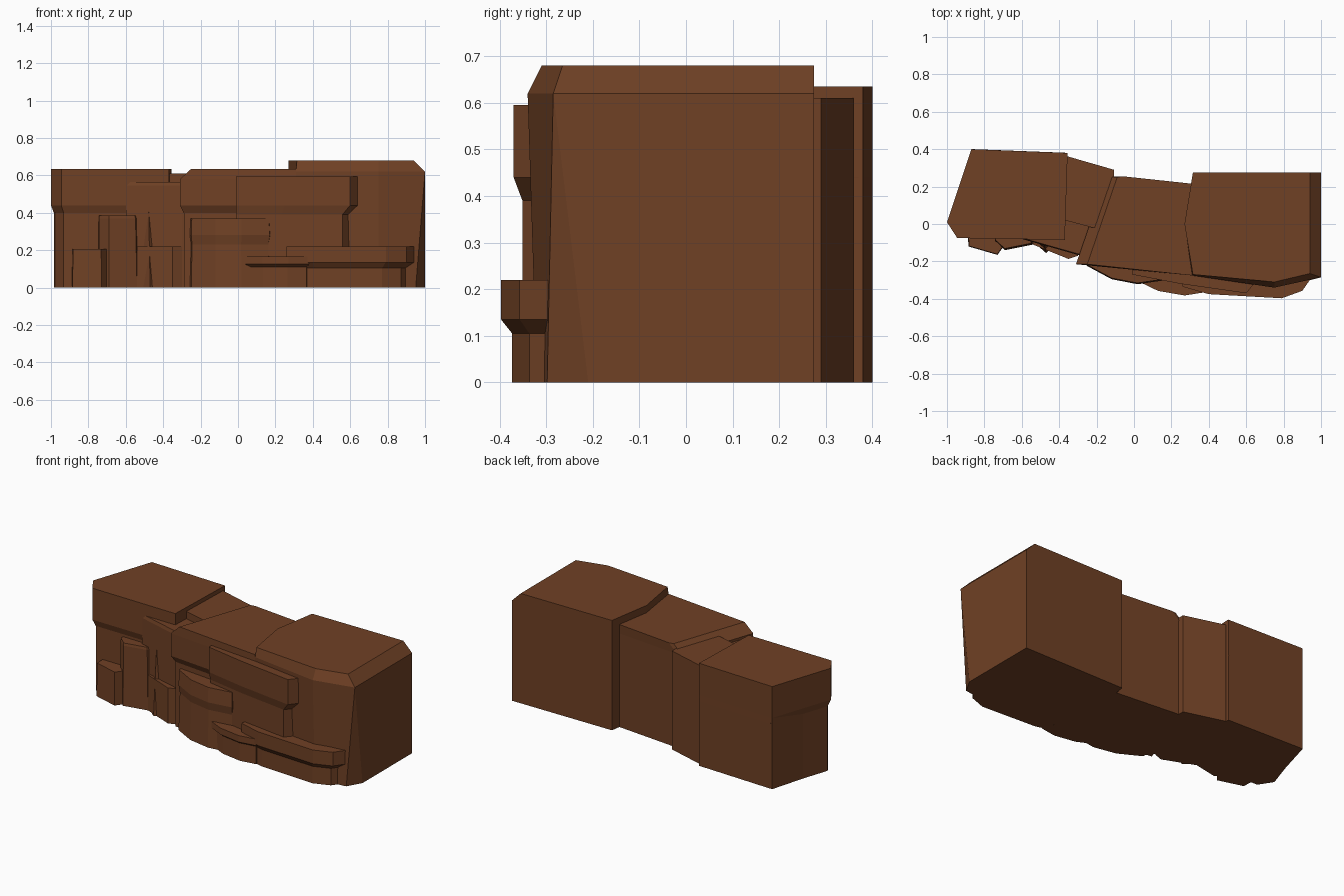
import bpy, bmesh
from mathutils import Vector

mat = bpy.data.materials.new("brown_rock")
mat.diffuse_color = (0.16, 0.052, 0.018, 1)


def loft(name, rings):
    """Flat-faced rock from stacked rings of equal point count (bottom first)."""
    bm = bmesh.new()
    vs = [[bm.verts.new(p) for p in r] for r in rings]
    n = len(vs[0])
    for a, b in zip(vs, vs[1:]):
        for i in range(n):
            j = (i + 1) % n
            bm.faces.new((a[i], a[j], b[j], b[i]))
    bm.faces.new(vs[0][::-1])
    bm.faces.new(vs[-1])
    bmesh.ops.remove_doubles(bm, verts=bm.verts, dist=0.0005)
    bmesh.ops.recalc_face_normals(bm, faces=bm.faces)
    me = bpy.data.meshes.new(name)
    bm.to_mesh(me)
    bm.free()
    me.materials.append(mat)
    ob = bpy.data.objects.new(name, me)
    bpy.context.collection.objects.link(ob)
    return ob


def rock(name, outline, levels, pivot=(0, 0)):
    """Prism whose outline shrinks toward a pivot by the factor given per height."""
    p = Vector(pivot)
    return loft(name, [[(*(p + (Vector(q) - p) * k), z) for q in outline]
                       for z, k in levels])


# Main blocks, left to right
rock("left_block", [(-1, .01), (-.945, -.075), (-.37, -.085), (-.355, .38), (-.87, .40)],
     [(0, .97), (.40, .97), (.44, 1), (.635, 1)], (-.5, .40))
rock("left_block_back", [(-.98, .01), (-.37, .01), (-.355, .38), (-.87, .40)],
     [(0, 1), (.5, 1)])
rock("gap_block", [(-.45, .02), (-.37, .02), (-.22, -.02), (-.1, -.02), (-.107, .29),
                   (-.35, .36), (-.45, .36)], [(0, 1), (.61, 1)])
rock("gap_front", [(-.6, -.08), (-.3, -.165), (-.2, -.16), (-.2, .0), (-.4, .04)],
     [(0, 1), (.545, 1), (.565, .97)], (-.3, .02))
mid = [(-.31, -.215), (.31, -.275), (.36, .21), (-.12, .255), (-.15, .25)]
loft("middle_block", [[(x + (.02 if y < 0 and x < 0 else 0), y + (.02 if y < 0 else 0), 0)
                       for x, y in mid],
                      [(x + (.02 if y < 0 and x < 0 else 0), y + (.02 if y < 0 else 0), .40)
                       for x, y in mid],
                      [(*q, .44) for q in mid],
                      [(*q, .58) for q in mid],
                      [(x + (.06 if x < 0 else 0), y, .635) for x, y in mid]])
loft("right_block", [
    [(.27, 0, 0), (.31, -.27, 0), (.75, -.32, 0), (.95, -.298, 0), (1, -.21, 0),
     (1, .275, 0), (.315, .275, 0)],
    [(.27, 0, .62), (.31, -.275, .62), (.75, -.34, .62), (1, -.285, .62), (1, -.285, .62),
     (1, .275, .62), (.315, .275, .62)],
    [(.27, 0, .68), (.315, -.27, .68), (.75, -.31, .68), (.94, -.265, .68), (.94, -.265, .68),
     (.94, .275, .68), (.315, .275, .68)]])

# Rock shelves on the right half of the face
rock("upper_slab", [(-.01, -.2), (-.01, -.27), (.25, -.32), (.60, -.37), (.65, -.31), (.65, -.2)],
     [(0, .93), (.39, .93), (.44, 1), (.595, 1)], (.0, -.1))
rock("middle_slab", [(-.27, -.15), (-.25, -.225), (-.12, -.295), (.02, -.322), (.17, -.3), (.2, -.15)],
     [(0, 1), (.23, .97), (.28, 1), (.37, .98)], (-.1, 0))
rock("small_lip", [(.035, -.2), (.04, -.315), (.13, -.358), (.27, -.382), (.38, -.365), (.4, -.2)],
     [(0, .93), (.11, .93), (.125, 1), (.165, 1)], (.2, -.1))
rock("lower_ledge", [(.26, -.2), (.26, -.335), (.4, -.375), (.79, -.397), (.9, -.357),
                     (.95, -.285), (.95, -.2)],
     [(0, .92), (.105, .92), (.135, 1), (.22, 1)], (.55, -.1))

# Broken stones on the left half of the face
rock("corner_stone", [(-.89, -.02), (-.885, -.12), (-.73, -.165), (-.69, -.11), (-.69, -.02)],
     [(0, 1), (.205, .97)], (-.78, -.05))
rock("tall_stone", [(-.75, -.02), (-.745, -.09), (-.69, -.14), (-.54, -.11), (-.5, -.02)],
     [(0, 1), (.37, .95), (.385, .92)], (-.7, -.03))
rock("base_stone", [(-.545, 0), (-.54, -.11), (-.35, -.187), (-.30, -.17), (-.28, 0)],
     [(0, 1), (.22, 1)])
rock("spike", [(-.58, -.06), (-.47, -.155), (-.41, -.1)],
     [(0, 1), (.5, .1)], (-.48, -.1))
